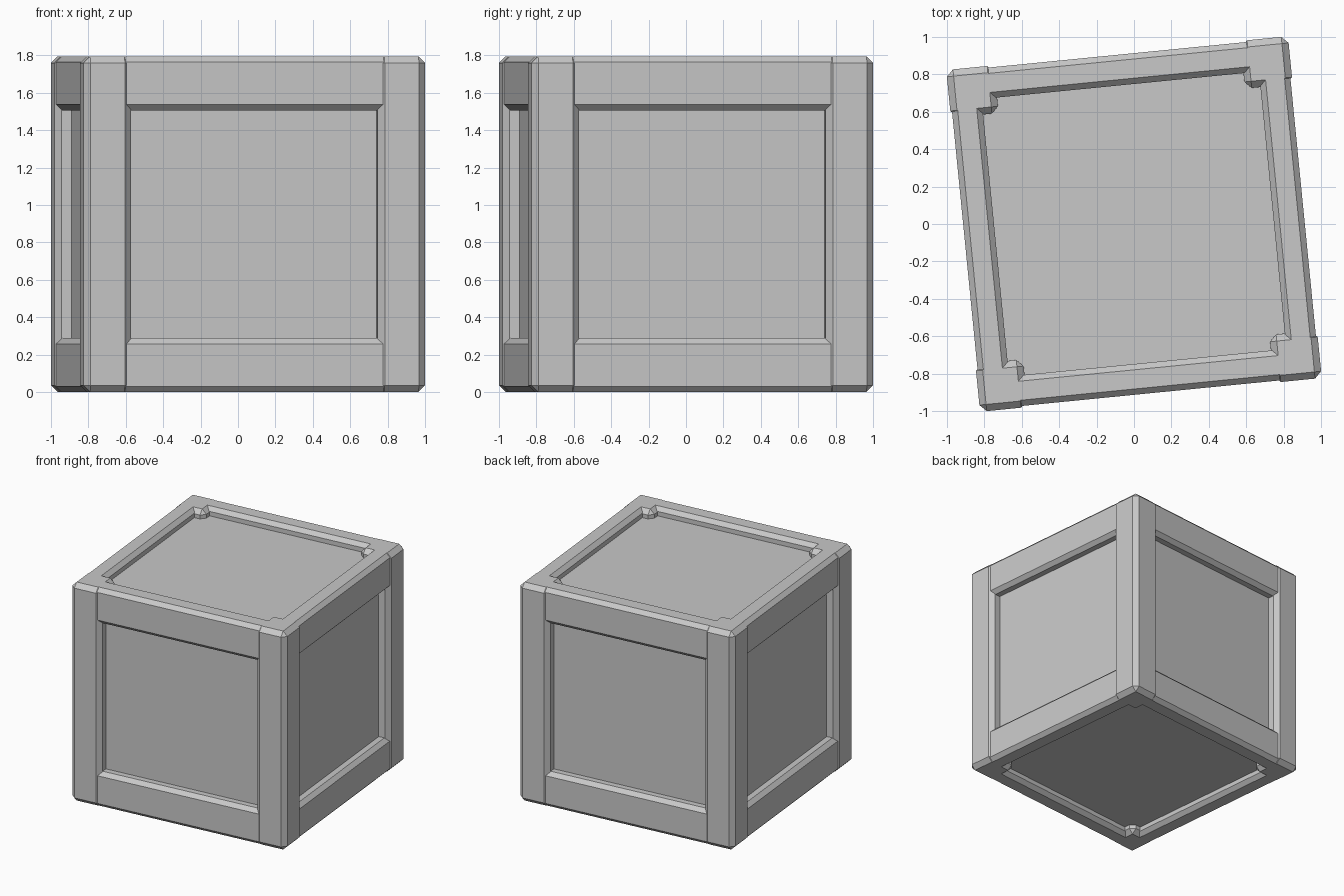
import bpy
import bmesh
import math
from mathutils import Matrix, Vector

cube = bpy.data.objects.get("Cube")
if cube:
    bpy.data.objects.remove(cube, do_unlink=True)

TURN = math.radians(5.65)   # the crate stands slightly turned
HEIGHT = 1.795
POST_IN, POST_OUT = 0.662, 0.918
RAIL_IN, RAIL_OUT = 0.745, 0.909
RAIL_TALL = 0.289
CORE = 0.83
POST_BEVEL, RAIL_BEVEL = 0.036, 0.031

grey = bpy.data.materials.new("plain grey")
grey.use_nodes = True
colour = (0.58, 0.58, 0.58, 1)
grey.diffuse_color = colour
grey.node_tree.nodes["Principled BSDF"].inputs["Base Color"].default_value = colour


def box(name, low, high, turn=0.0, bevel=0.0, along=None):
    """Box between two corners, chamfered on all edges or only those along one axis."""
    low, high = Vector(low), Vector(high)
    size = high - low
    bm = bmesh.new()
    bmesh.ops.create_cube(bm, size=1)
    bm.transform(Matrix.Translation((low + high) / 2) @ Matrix.Diagonal((*size, 1)))
    if bevel:
        edges = [e for e in bm.edges if along is None
                 or abs((e.verts[0].co - e.verts[1].co)[along]) > 1e-4]
        bmesh.ops.bevel(bm, geom=edges, offset=bevel, segments=1,
                        affect='EDGES', clamp_overlap=True)
    mesh = bpy.data.meshes.new(name)
    bm.to_mesh(mesh)
    bm.free()
    mesh.materials.append(grey)
    obj = bpy.data.objects.new(name, mesh)
    obj.rotation_euler.z = TURN + turn
    bpy.context.collection.objects.link(obj)
    return obj


# Recessed panels: the six faces of one inner box
inset = HEIGHT / 2 - CORE
box("inner_panels", (-CORE, -CORE, inset), (CORE, CORE, HEIGHT - inset))

# Four sides, each with a corner post and a bottom and top rail
rail_half = POST_IN + POST_BEVEL
for i, side in enumerate(("front", "left", "back", "right")):
    turn = i * math.pi / 2
    box(side + "_corner_post", (POST_IN, -POST_OUT, 0), (POST_OUT, -POST_IN, HEIGHT),
        turn, POST_BEVEL)
    for level, z in (("bottom", 0), ("top", HEIGHT - RAIL_TALL)):
        box(f"{side}_{level}_rail", (-rail_half, -RAIL_OUT, z),
            (rail_half, -RAIL_IN, z + RAIL_TALL), turn, RAIL_BEVEL, along=0)
